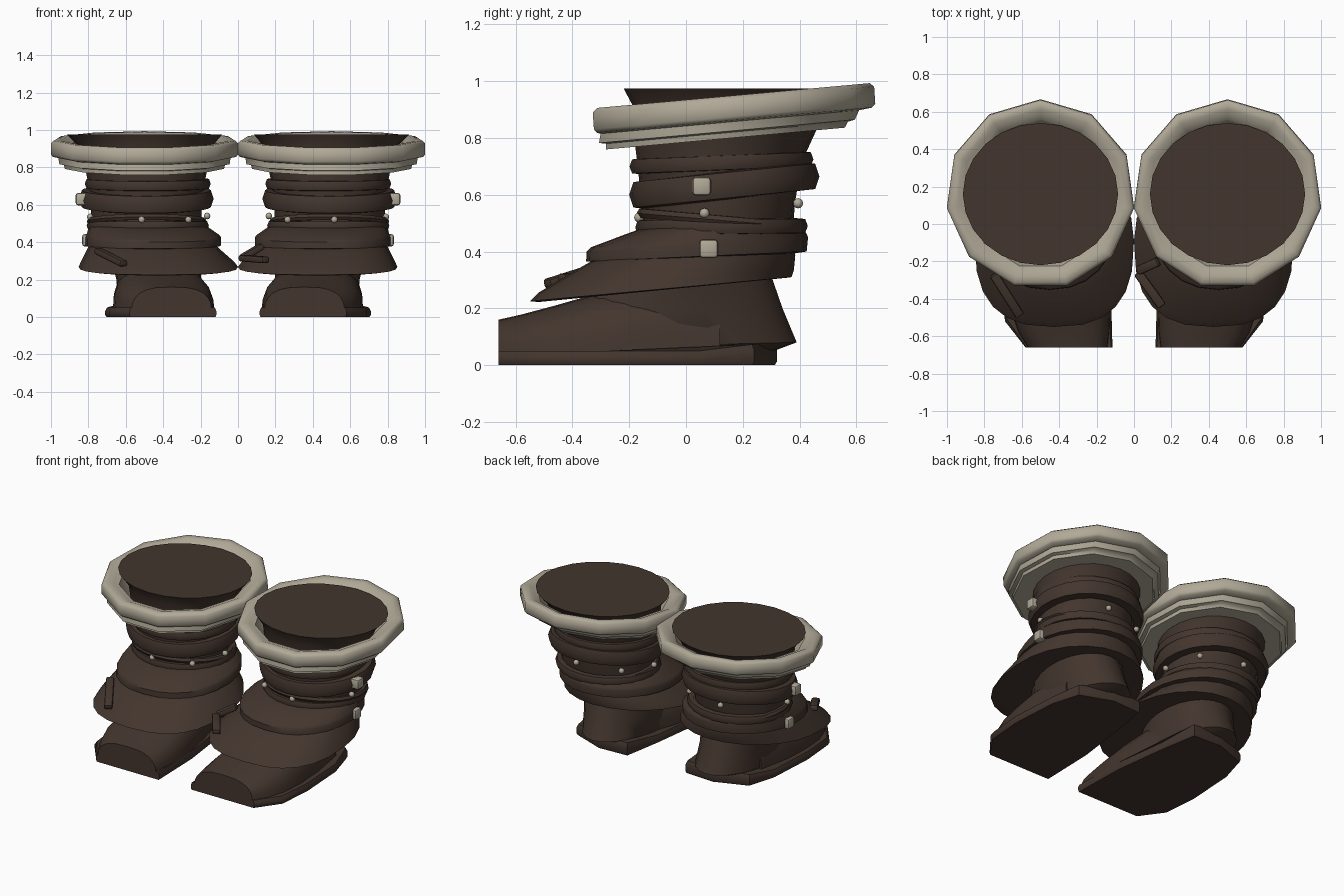
import bpy, bmesh, math
from mathutils import Vector

if "Cube" in bpy.data.objects:
    bpy.data.objects.remove(bpy.data.objects["Cube"])


def material(name, rgb):
    m = bpy.data.materials.new(name)
    m.diffuse_color = (*rgb, 1)
    m.use_nodes = True
    m.node_tree.nodes["Principled BSDF"].inputs["Base Color"].default_value = m.diffuse_color
    return m


LEATHER = material("dark_leather", (0.056, 0.036, 0.027))
FUR = material("pale_trim", (0.44, 0.40, 0.315))


def finish(name, bm, mat, side=1, angle=40):
    for v in bm.verts:
        v.co.x *= side
    bmesh.ops.recalc_face_normals(bm, faces=bm.faces)
    me = bpy.data.meshes.new(name)
    bm.to_mesh(me)
    bm.free()
    me.materials.append(mat)
    ob = bpy.data.objects.new(name, me)
    bpy.context.collection.objects.link(ob)
    bpy.ops.object.select_all(action='DESELECT')
    ob.select_set(True)
    bpy.context.view_layer.objects.active = ob
    bpy.ops.object.shade_smooth_by_angle(angle=math.radians(angle))
    return ob


def ring(x0, x1, yf, zf, yb, zb, n=24, p=1.0):
    """Tilted oval; p below 1 makes the front half squarer."""
    pts = []
    for i in range(n):
        a = math.pi / 2 + 2 * math.pi * i / n
        c, s = math.cos(a), math.sin(a)
        if s < 0:
            c = math.copysign(abs(c) ** p, c)
            s = -abs(s) ** p
        t = (s + 1) / 2
        pts.append(((x0 + x1) / 2 + c * (x1 - x0) / 2,
                    yf + t * (yb - yf), zf + t * (zb - zf)))
    return pts


def loft(name, rings, mat, side, tube=False, angle=40):
    bm = bmesh.new()
    rows = [[bm.verts.new(p) for p in r] for r in rings]
    n = len(rows[0])
    pairs = list(zip(rows, rows[1:]))
    if tube:
        pairs.append((rows[-1], rows[0]))
    else:
        bm.faces.new(rows[0])
        bm.faces.new(rows[-1])
    for a, b in pairs:
        for i in range(n):
            j = (i + 1) % n
            bm.faces.new((a[i], a[j], b[j], b[i]))
    return finish(name, bm, mat, side, angle)


def band(name, side, x0, x1, yf, zf, yb, zb, h, d):
    """Closed strap around the leg, height h, bulging out by d."""
    prof = [(-d, -h * .5), (0, -h * .45), (d * .3, 0), (0, h * .45), (-d, h * .5)]
    loft(name, [ring(x0 - o, x1 + o, yf - o, zf + z, yb + o, zb + z)
                for o, z in prof], LEATHER, side, tube=True)


def bevel(bm, offset):
    bmesh.ops.bevel(bm, geom=bm.edges[:], offset=offset, segments=2,
                    profile=.5, affect='EDGES')


def bar(name, a, b, w, mat):
    """Rounded strap end between two points."""
    a, b = Vector(a), Vector(b)
    bm = bmesh.new()
    bmesh.ops.create_cube(bm, size=1)
    q = (b - a).to_track_quat('X', 'Z')
    for v in bm.verts:
        v.co = q @ Vector((v.co.x * (b - a).length, v.co.y * w, v.co.z * .035)) + (a + b) / 2
    bevel(bm, .01)
    finish(name, bm, mat)


def stud(name, side, loc, size, block=False):
    bm = bmesh.new()
    if block:
        bmesh.ops.create_cube(bm, size=size)
        bevel(bm, size * .2)
    else:
        bmesh.ops.create_icosphere(bm, subdivisions=2, radius=size)
    bmesh.ops.translate(bm, verts=bm.verts, vec=loc)
    finish(name, bm, FUR, side)


for side, tag in ((1, "right"), (-1, "left")):
    # Leg shaft with flat filled top
    loft("shaft_" + tag, [ring(*r) for r in (
        (.085, .915, -.22, .975, .54, .975),
        (.14, .85, -.18, .90, .50, .92),
        (.16, .82, -.18, .78, .465, .84),
        (.18, .80, -.17, .70, .41, .72),
        (.195, .785, -.155, .55, .385, .58),
        (.195, .785, -.155, .45, .375, .46),
        (.20, .75, -.14, .28, .33, .33))], LEATHER, side)

    # Faceted trim cuff, three tiers, higher at the back
    cuff = []
    for r, cy, z in ((.39, .16, .90), (.40, .16, .927), (.43, .16, .936),
                     (.455, .158, .948), (.49, .157, .949), (.506, .157, .935),
                     (.506, .161, .875), (.495, .16, .862),
                     (.465, .145, .857), (.46, .135, .825),
                     (.435, .135, .82), (.43, .13, .80), (.31, .13, .80)):
        k = .091 * r
        off = .091 * (cy - .16)
        cuff.append(ring(.5 - r, .5 + r, cy - r, z - k + off, cy + r, z + k + off, n=11))
    loft("cuff_" + tag, cuff, FUR, side, tube=True, angle=50)

    # Wrapped straps
    band("upper_roll_" + tag, side, .155, .81, -.19, .70, .44, .725, .055, .03)
    band("wide_strap_" + tag, side, .145, .835, -.185, .60, .455, .665, .10, .05)
    band("thin_wrap_" + tag, side, .175, .80, -.165, .535, .41, .485, .035, .03)
    band("lower_roll_" + tag, side, .165, .80, -.17, .485, .42, .49, .055, .03)

    # Flared skirt in two tiers
    loft("skirt_upper_" + tag, [ring(*r, p=.9) for r in (
        (.18, .79, -.16, .48, .38, .50),
        (.15, .80, -.21, .462, .41, .485),
        (.10, .81, -.335, .415, .425, .462),
        (.09, .815, -.35, .40, .43, .45),
        (.09, .815, -.352, .365, .425, .40),
        (.16, .76, -.28, .36, .36, .39))], LEATHER, side)
    loft("skirt_lower_" + tag, [ring(*r, p=.76) for r in (
        (.13, .79, -.30, .385, .38, .41),
        (.10, .805, -.37, .345, .385, .385),
        (.02, .84, -.52, .255, .38, .335),
        (.0, .852, -.55, .225, .372, .31),
        (.03, .82, -.52, .222, .36, .308),
        (.2, .68, -.25, .265, .31, .31))], LEATHER, side)

    # Ankle and sloping heel
    loft("heel_" + tag, [ring(*r) for r in (
        (.19, .68, -.30, .31, .295, .33),
        (.20, .65, -.38, .20, .34, .20),
        (.19, .64, -.45, .06, .39, .08),
        (.20, .62, -.45, .02, .31, .05))], LEATHER, side)

    # Foot upper, cut flat at the toe
    foot = []
    for y, x0, x1, top in ((-.66, .14, .57, .16), (-.58, .13, .62, .178),
                           (-.46, .125, .66, .21), (-.32, .13, .67, .25),
                           (-.12, .16, .67, .29), (.12, .22, .64, .28)):
        row = []
        for i in range(13):
            a = math.pi * i / 12
            c, s = math.cos(a), math.sin(a)
            row.append(((x0 + x1) / 2 + math.copysign(abs(c) ** .72, c) * (x1 - x0) / 2,
                        y, .02 + (top - .02) * s ** .72 if s > 1e-6 else .02))
        foot.append(row)
    loft("foot_" + tag, foot, LEATHER, side)

    # Sole plate, wide and raised at the heel
    outline = [(.115, -.66), (.58, -.66), (.69, -.52), (.71, -.28), (.69, .05),
               (.635, .24), (.42, .32), (.215, .31), (.17, .05), (.125, -.3)]
    sole = []
    for k, z in ((.98, 0), (1, .012), (1, .03), (.97, .05)):
        sole.append([(.4 + (x - .4) * k, y if y < -.6 else y * k,
                      z + (max(0, y - .08) * .14 if z > .02 else 0)) for x, y in outline])
    loft("sole_" + tag, sole, LEATHER, side, angle=30)

    # Large side studs and the row of small ones
    stud("upper_buckle_stud_" + tag, side, (.835, .055, .63), .066, True)
    stud("lower_buckle_stud_" + tag, side, (.80, .08, .41), .066, True)
    for i, p in enumerate(((.79, .065, .535), (.515, -.165, .52), (.265, -.10, .52),
                           (.165, .10, .54), (.25, .32, .56), (.53, .395, .57))):
        stud("small_stud_%d_%s" % (i, tag), side, p, .018)

# Loose strap ends lying on the skirts
bar("strap_end_left", (-.75, -.27, .355), (-.61, -.49, .285), .05, LEATHER)
bar("strap_end_right", (.02, -.26, .315), (.15, -.44, .305), .05, LEATHER)
bar("strap_fold_right", (.02, -.25, .315), (.13, -.2, .38), .05, LEATHER)
